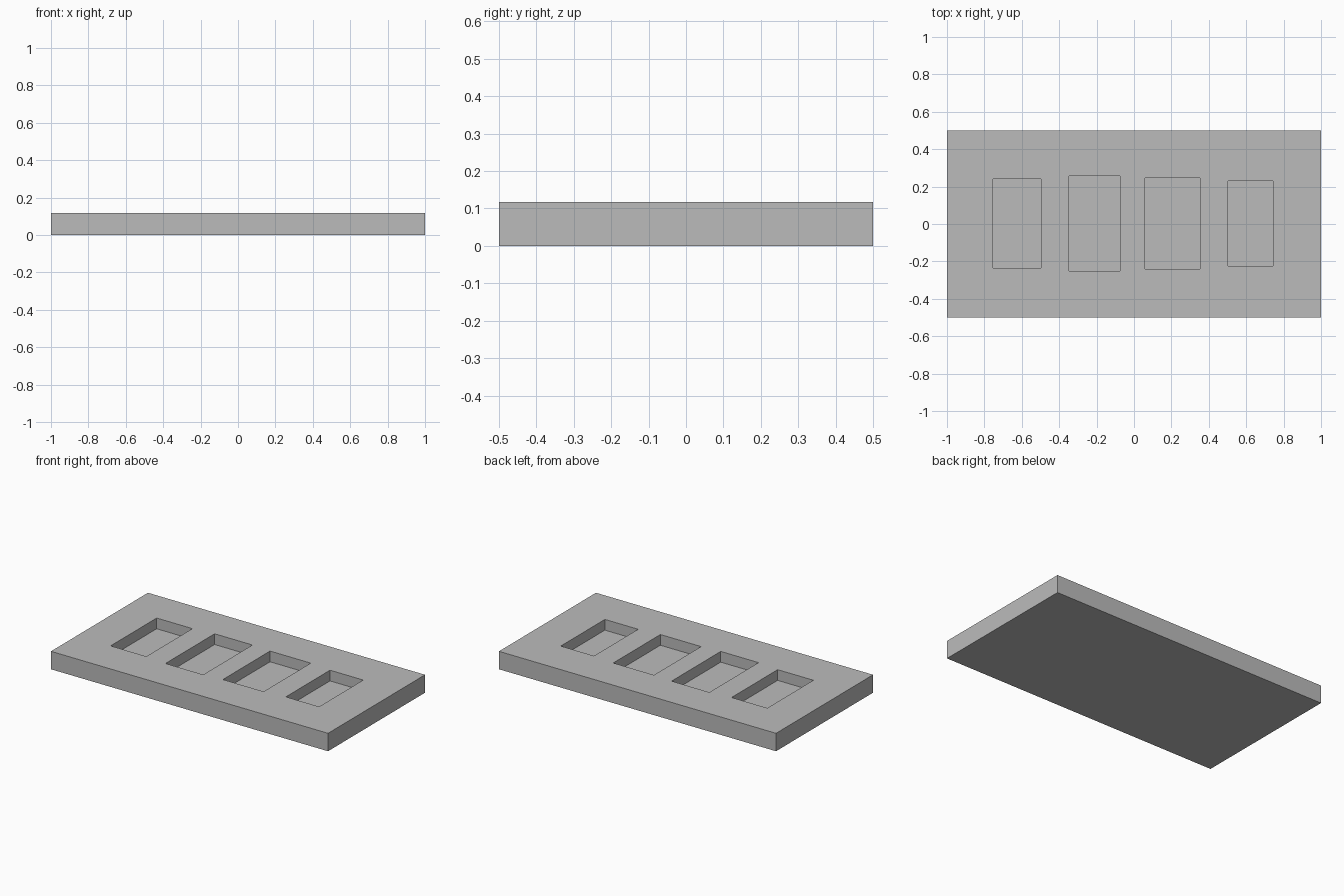
import bpy
import bmesh
from mathutils import Matrix, Vector

if "Cube" in bpy.data.objects:
    bpy.data.objects.remove(bpy.data.objects["Cube"], do_unlink=True)

HEIGHT = 0.117
FLOOR = 0.047  # height of the pocket floors

grey = bpy.data.materials.new("plain_grey")
grey.use_nodes = True
colour = (0.5, 0.5, 0.5, 1.0)
grey.diffuse_color = colour
grey.node_tree.nodes["Principled BSDF"].inputs["Base Color"].default_value = colour


def add_box(bm, low, high):
    low, high = Vector(low), Vector(high)
    place = Matrix.Translation((low + high) / 2) @ Matrix.Diagonal((*(high - low), 1))
    bmesh.ops.create_cube(bm, size=1, matrix=place)


def make_object(name, boxes):
    bm = bmesh.new()
    for low, high in boxes:
        add_box(bm, low, high)
    mesh = bpy.data.meshes.new(name)
    bm.to_mesh(mesh)
    bm.free()
    mesh.materials.append(grey)
    obj = bpy.data.objects.new(name, mesh)
    bpy.context.collection.objects.link(obj)
    return obj


# Slab
slab = make_object("slab", [((-1, -0.5, 0), (1, 0.5, HEIGHT))])

# Four rectangular pockets: left, right, front, back
pockets = [
    (-0.755, -0.497, -0.235, 0.24),
    (-0.348, -0.075, -0.251, 0.256),
    (0.059, 0.353, -0.24, 0.246),
    (0.503, 0.743, -0.225, 0.23),
]
cutter = make_object("pocket_cutter", [
    ((x0, y0, FLOOR), (x1, y1, HEIGHT + 0.1)) for x0, x1, y0, y1 in pockets
])
cutter.hide_render = True

# Sink the pockets into the slab
cut = slab.modifiers.new("pockets", 'BOOLEAN')
cut.operation = 'DIFFERENCE'
cut.solver = 'EXACT'
cut.object = cutter
bpy.context.view_layer.objects.active = slab
bpy.ops.object.modifier_apply(modifier=cut.name)
bpy.data.objects.remove(cutter, do_unlink=True)
